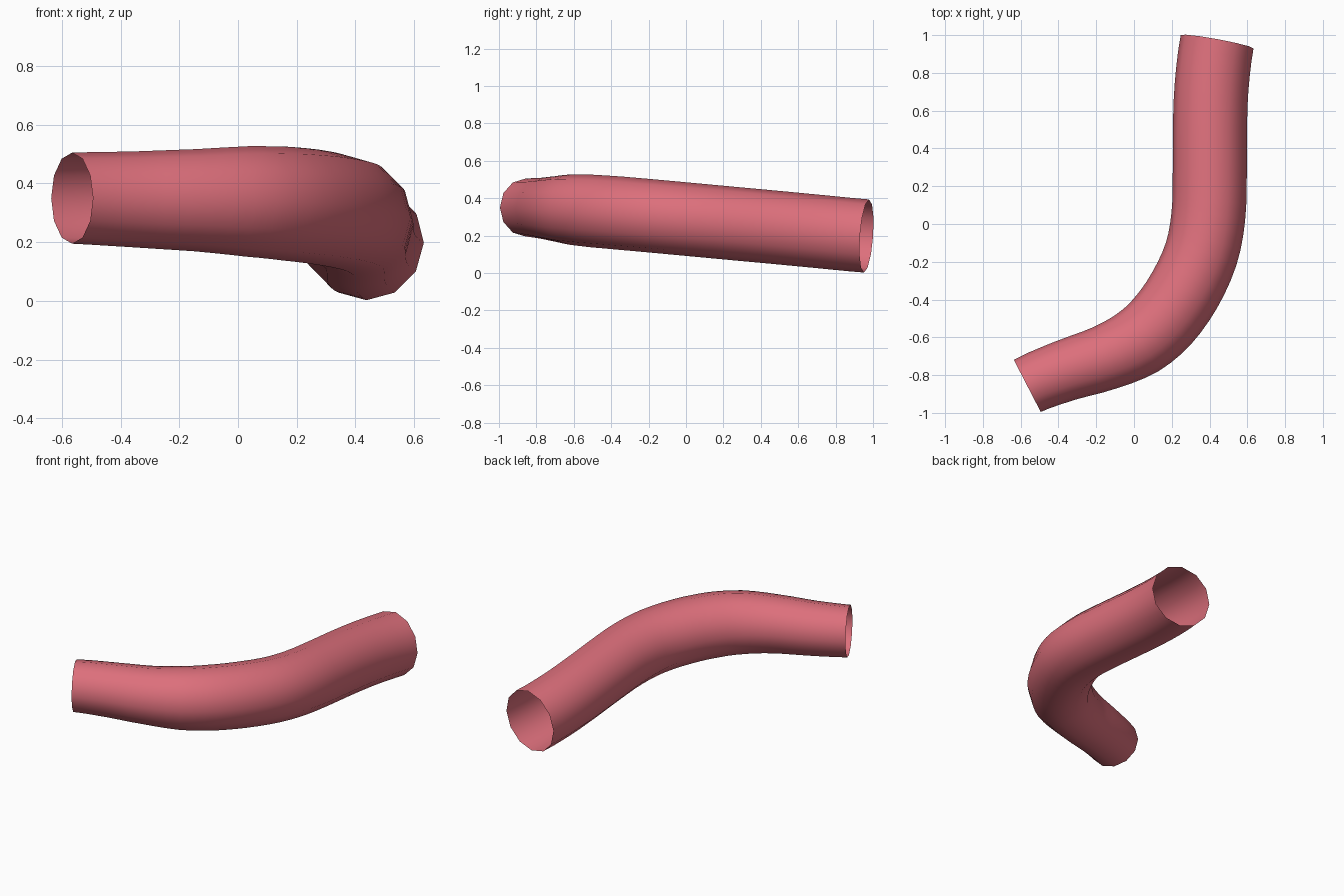
import bpy
import bmesh
from math import cos, sin, tau
from mathutils import Vector

cube = bpy.data.objects.get("Cube")
if cube:
    bpy.data.objects.remove(cube, do_unlink=True)

SIDES = 12
STEPS = 3

# Centre line of the hose: x, y, z, radius
PATH = [
    (-0.565, -0.857, 0.35, 0.155),
    (-0.36, -0.775, 0.346, 0.163),
    (-0.145, -0.705, 0.343, 0.174),
    (0.03, -0.62, 0.339, 0.188),
    (0.155, -0.51, 0.332, 0.194),
    (0.267, -0.352, 0.32, 0.196),
    (0.355, -0.16, 0.303, 0.196),
    (0.393, 0.035, 0.285, 0.196),
    (0.401, 0.25, 0.265, 0.196),
    (0.402, 0.5, 0.242, 0.196),
    (0.411, 0.73, 0.22, 0.196),
    (0.44, 0.965, 0.198, 0.196),
]
START_DIR = Vector((0.89, 0.46, 0.0))
END_DIR = Vector((0.18, 0.98, -0.07))


def path_samples():
    """Yield centre, direction and radius along a smooth Hermite path."""
    pts = [Vector(p[:3]) for p in PATH]
    last = len(pts) - 1
    dirs = [(pts[i + 1] - pts[i - 1]).normalized() for i in range(1, last)]
    dirs = [START_DIR.normalized()] + dirs + [END_DIR.normalized()]
    for i in range(last):
        a, b = pts[i], pts[i + 1]
        span = (b - a).length
        da, db = dirs[i] * span, dirs[i + 1] * span
        for k in range(STEPS):
            t = k / STEPS
            s = t * t * (3 - 2 * t)
            pos = a.lerp(b, s) + da * t * (1 - t) ** 2 - db * t * t * (1 - t)
            slope = ((b - a) * 6 * t * (1 - t)
                     + da * (1 - t) * (1 - 3 * t) + db * t * (3 * t - 2))
            radius = PATH[i][3] * (1 - t) + PATH[i + 1][3] * t
            yield pos, slope.normalized(), radius
    yield pts[-1], dirs[-1], PATH[-1][3]


# Open tube swept along the path
bm = bmesh.new()
previous = None
for centre, direction, radius in path_samples():
    side = direction.cross(Vector((0, 0, 1))).normalized()
    up = side.cross(direction)
    ring = [bm.verts.new(centre + radius * (side * cos(tau * j / SIDES)
                                            + up * sin(tau * j / SIDES)))
            for j in range(SIDES)]
    if previous:
        for j in range(SIDES):
            n = (j + 1) % SIDES
            face = bm.faces.new((previous[j], ring[j], ring[n], previous[n]))
            face.smooth = True
    previous = ring
bmesh.ops.recalc_face_normals(bm, faces=bm.faces)

# Make sure the outside of the tube faces outward
first = bm.faces[:][0]
if first.normal.dot(first.calc_center_median() - Vector(PATH[0][:3])) < 0:
    bmesh.ops.reverse_faces(bm, faces=bm.faces)

mesh = bpy.data.meshes.new("bent_hose")
bm.to_mesh(mesh)
bm.free()
hose = bpy.data.objects.new("bent_hose", mesh)
bpy.context.collection.objects.link(hose)

# Soft red rubber
red = bpy.data.materials.new("red_rubber")
red.use_nodes = True
colour = (0.72, 0.16, 0.2, 1)
red.diffuse_color = colour
red.node_tree.nodes["Principled BSDF"].inputs["Base Color"].default_value = colour
mesh.materials.append(red)
